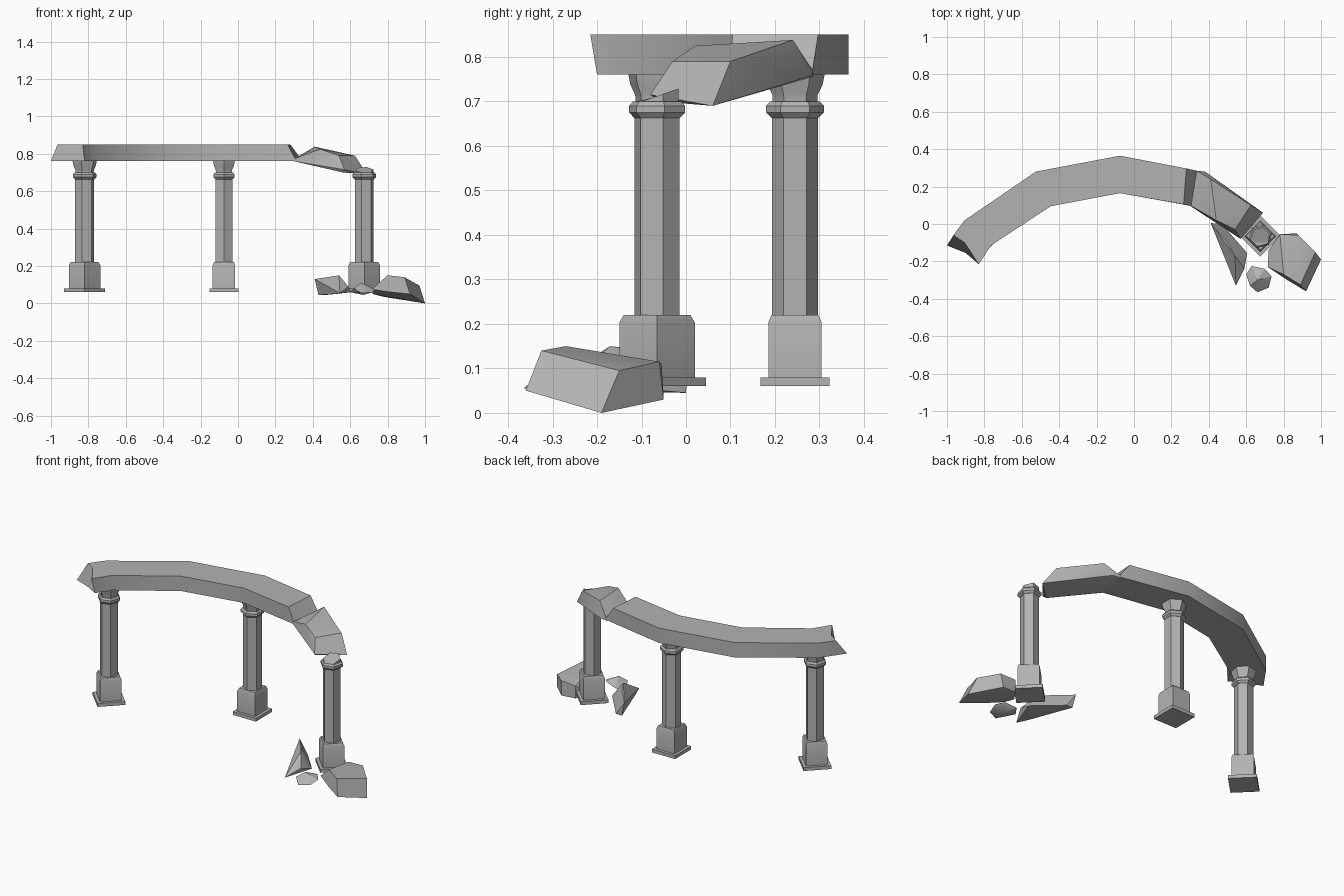
import bpy, bmesh, math
from mathutils import Vector

cube = bpy.data.objects.get("Cube")
if cube:
    bpy.data.objects.remove(cube, do_unlink=True)

GREY = (0.45, 0.45, 0.45, 1)
stone = bpy.data.materials.new("grey_stone")
stone.diffuse_color = GREY
stone.use_nodes = True
stone.node_tree.nodes["Principled BSDF"].inputs["Base Color"].default_value = GREY


def finish(name, bm, location=(0, 0, 0), turn=0):
    bmesh.ops.recalc_face_normals(bm, faces=bm.faces)
    mesh = bpy.data.meshes.new(name)
    bm.to_mesh(mesh)
    bm.free()
    mesh.materials.append(stone)
    ob = bpy.data.objects.new(name, mesh)
    bpy.context.collection.objects.link(ob)
    ob.location = location
    ob.rotation_euler.z = math.radians(turn)
    bpy.ops.object.select_all(action="DESELECT")
    ob.select_set(True)
    bpy.context.view_layer.objects.active = ob
    bpy.ops.object.shade_smooth_by_angle(angle=math.radians(25))
    return ob


def loft(name, rings, **place):
    """Skin a list of equal rings and cap both ends."""
    bm = bmesh.new()
    loops = [[bm.verts.new(p) for p in ring] for ring in rings]
    n = len(loops[0])
    for a, b in zip(loops, loops[1:]):
        for i in range(n):
            j = (i + 1) % n
            bm.faces.new((a[i], a[j], b[j], b[i]))
    bm.faces.new(loops[0])
    bm.faces.new(loops[-1])
    return finish(name, bm, **place)


def prism(name, sides, start, profile, **place):
    """Stack regular polygons given as (radius, height)."""
    angles = [math.radians(start) + math.tau * i / sides for i in range(sides)]
    return loft(name, [[(r * math.cos(a), r * math.sin(a), z) for a in angles]
                       for r, z in profile], **place)


def hull(name, points):
    """Broken stone as the convex shell of its corners."""
    bm = bmesh.new()
    for p in points:
        bm.verts.new(p)
    res = bmesh.ops.convex_hull(bm, input=bm.verts)
    junk = {v for v in res["geom_interior"] + res["geom_unused"]
            if isinstance(v, bmesh.types.BMVert)}
    bmesh.ops.delete(bm, geom=list(junk), context="VERTS")
    bmesh.ops.dissolve_limit(bm, angle_limit=math.radians(4),
                             verts=bm.verts, edges=bm.edges)
    return finish(name, bm)


# Columns
D = math.sqrt(2)
COLLAR = [(.053, .663), (.065, .675), (.065, .69), (.056, .70)]
CAPITAL = [(.05, .70), (.051, .715), (.062, .737), (.067, .762)]
COLUMNS = {"right": (-.82, -.065, 45), "middle": (-.075, .245, 0),
           "left": (.675, -.065, 45)}
for side, (x, y, turn) in COLUMNS.items():
    place = dict(location=(x, y, 0), turn=turn)
    prism(side + "_plinth", 4, 45, [(.0775 * D, .06), (.0775 * D, .08)], **place)
    prism(side + "_pedestal", 4, 45,
          [(.06 * D, .08), (.06 * D, .203), (.053 * D, .22)], **place)
    prism(side + "_shaft", 6, 90, [(.052, .22), (.052, .67)], **place)
    prism(side + "_collar", 6, 90, COLLAR, **place)
    if side != "left":
        prism(side + "_capital", 6, 90, CAPITAL, **place)

# Broken capital stump with a slanted top
stump = prism("left_capital_stump", 6, 90, [(.05, .70), (.05, .712)],
              location=(.675, -.065, 0), turn=45)
for v in stump.data.vertices:
    if v.co.z > .705:
        v.co.z += .25 * (v.co.x + v.co.y)

# Curved beam
TOP, LOW = .85, .76


def station(outer, inner, top=TOP):
    o, i = Vector(outer), Vector(inner)
    m = (o + i) / 2
    return [(*p, top) for p in (o, m, i)] + [(*p, LOW) for p in (i, m, o)]


broken_end = [(-.965, -.06, TOP), (-.905, -.10, TOP), (-.83, -.215, TOP),
              (-.82, -.20, LOW), (-.90, -.155, LOW), (-1, -.115, LOW)]
lip = station((.335, .285), (.305, .096), .775)
split = station((.28, .297), (.265, .105))
split[3:] = station((.29, .295), (.27, .103))[3:]
loft("curved_beam", [
    broken_end,
    station((-.905, .02), (-.765, -.115)),
    station((-.525, .28), (-.445, .095)),
    station((-.075, .365), (-.075, .165)),
    split,
    lip,
])

# Fallen end of the beam, leaning on the broken column
hull("sagging_beam_end", [
    (.30, .097, .76), (.33, .285, .755), (.305, .097, .775), (.335, .285, .77),
    (.38, .28, .757), (.37, .10, .81), (.41, .24, .838), (.44, .02, .825),
    (.54, -.03, .79), (.625, .10, .79), (.57, -.08, .715), (.56, -.06, .70),
    (.69, .06, .69), (.65, .01, .70)])

# Rubble on the ground
hull("rubble_shard", [
    (.41, .005, .13), (.43, 0, .045), (.47, 0, .045), (.54, -.17, .15),
    (.605, -.155, .06), (.59, -.24, .09), (.545, -.33, .055),
    (.52, -.26, .05), (.50, -.10, .14)])
hull("rubble_pebble", [
    (.60, -.27, .06), (.63, -.225, .07), (.70, -.24, .085), (.735, -.28, .075),
    (.72, -.34, .06), (.66, -.365, .055), (.62, -.33, .08), (.66, -.30, .11),
    (.67, -.28, .045)])
hull("rubble_block", [
    (1, -.19, 0), (.97, -.15, .095), (.92, -.36, .05), (.89, -.325, .14),
    (.80, -.27, .15), (.88, -.06, .115), (.78, -.055, .11), (.715, -.23, .075),
    (.72, -.14, .05), (.87, -.05, .03), (.78, -.055, .035), (.82, -.30, .06)])
